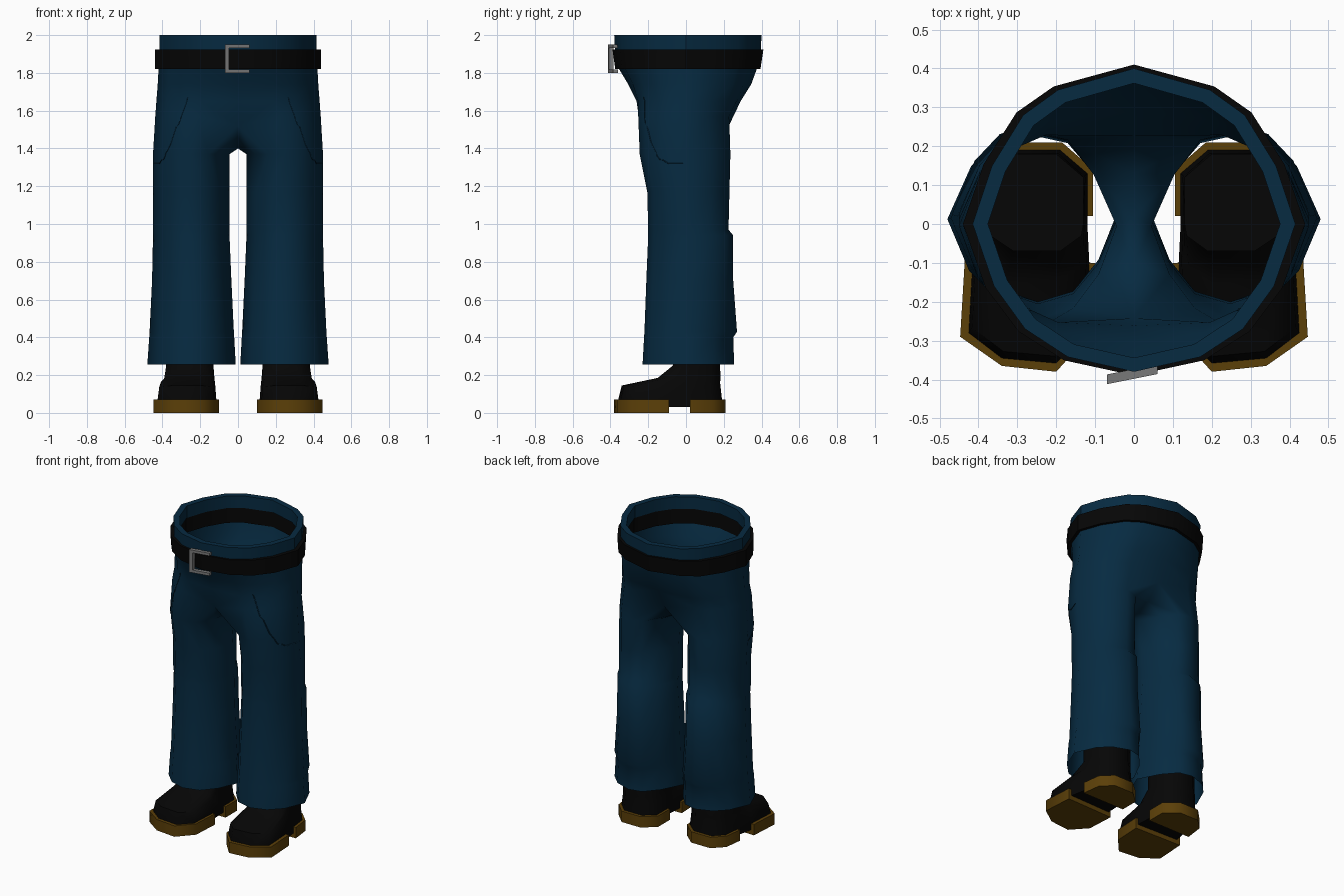
import bpy, bmesh, math
from mathutils import Vector
from mathutils.bvhtree import BVHTree

if "Cube" in bpy.data.objects:
    bpy.data.objects.remove(bpy.data.objects["Cube"])


def material(name, rgb):
    m = bpy.data.materials.new(name)
    m.diffuse_color = (*rgb, 1)
    m.use_nodes = True
    m.node_tree.nodes["Principled BSDF"].inputs["Base Color"].default_value = m.diffuse_color
    return m


BLUE = material("navy cloth", (0.002, 0.0235, 0.053))
BLACK = material("black leather", (0.0018, 0.0018, 0.0018))
TAN = material("tan sole", (0.105, 0.05, 0.0025))
STEEL = material("steel", (0.19, 0.19, 0.19))


def finish(name, bm, mat, mirror=False, angle=35):
    me = bpy.data.meshes.new(name)
    bm.to_mesh(me)
    bm.free()
    ob = bpy.data.objects.new(name, me)
    bpy.context.collection.objects.link(ob)
    me.materials.append(mat)
    if mirror:
        ob.modifiers.new("Mirror", 'MIRROR')
    bpy.ops.object.select_all(action='DESELECT')
    ob.select_set(True)
    bpy.context.view_layer.objects.active = ob
    bpy.ops.object.shade_smooth_by_angle(angle=math.radians(angle))
    return ob


def loft(name, rings, mat, mirror=False, caps=True, wrap=False, angle=35):
    """Skin closed rings, listed bottom to top."""
    bm = bmesh.new()
    vs = [[bm.verts.new(p) for p in r] for r in rings]
    n = len(rings[0])
    pairs = list(zip(vs, vs[1:])) + ([(vs[-1], vs[0])] if wrap else [])
    for lo, up in pairs:
        for i in range(n):
            j = (i + 1) % n
            bm.faces.new((lo[i], lo[j], up[j], up[i]))
    if caps:
        bm.faces.new(vs[0][::-1])
        bm.faces.new(vs[-1])
    return finish(name, bm, mat, mirror, angle)


# Waist outline, right half from front centre to back centre
WAIST = [(0, -.38), (.17, -.342), (.28, -.27), (.36, -.16), (.415, 0),
         (.365, .15), (.285, .28), (.195, .345), (0, .40)]
# Leg section in unit size, starting at the inner front
LEG = [(-.45, -.88), (0, -1), (.44, -.86), (.76, -.55), (1, 0), (.74, .56),
       (.45, .84), (0, 1), (-.38, .92), (-.71, .55), (-1, 0), (-.77, -.52)]


def leg_ring(xin, xout, yf, yb):
    return [((xin + xout) / 2 + c * (xout - xin) / 2,
             (yf + yb) / 2 + s * (yb - yf) / 2) for c, s in LEG]


def hip_ring(z, xout, yf, yb, t):
    """Half waist outline blended towards the leg section."""
    out = []
    leg = leg_ring(.04, xout, yf, yb)
    for i, (x, y) in enumerate(WAIST):
        x *= xout / .415
        y *= yf / -.38 if y < 0 else yb / .40
        px = 0 if i in (0, 8) else x + (leg[i][0] - x) * t
        out.append((px, y + (leg[i][1] - y) * t, z))
    return out


# Trousers: hips down to the crotch, then the leg down to the hem
hips = [hip_ring(1.83, .42, -.36, .378, 0), hip_ring(1.74, .425, -.31, .348, .1),
        hip_ring(1.65, .432, -.272, .296, .3)]
crotch = hip_ring(1.57, .438, -.262, .24, .65)
crotch[0] = (0, crotch[0][1], 1.52)
crotch[8] = (0, crotch[8][1], 1.52)
crotch += [(0, .13, 1.43), (0, .02, 1.40), (0, -.10, 1.43)]
legs = [(1.37, .045, .45, -.245, .235), (1.17, .045, .45, -.205, .23),
        (.97, .045, .45, -.2, .225), (.94, .045, .45, -.2, .25),
        (.70, .035, .455, -.21, .25), (.43, .022, .468, -.22, .27),
        (.40, .02, .47, -.222, .25), (.255, .012, .48, -.23, .255)]
rings = hips + [crotch] + [[(x, y, z) for x, y in leg_ring(*r)] for z, *r in legs]
bm = bmesh.new()
vs = [[bm.verts.new(p) for p in r] for r in rings]
for up, lo in zip(vs, vs[1:]):
    for i in range(8 if len(up) == 9 else 12):
        j = (i + 1) % 12
        bm.faces.new((lo[i], lo[j], up[j], up[i]))
bm.normal_update()
surface = BVHTree.FromBMesh(bm)
finish("trousers", bm, BLUE, True, 60)

# Pocket seams lying on the cloth
path = [Vector(p) for p in ((.27, -.23, 1.67), (.30, -.20, 1.55), (.345, -.17, 1.42),
                            (.375, -.13, 1.35), (.41, -.09, 1.32), (.45, 0, 1.32))]
dense = [a.lerp(b, k / 6) for a, b in zip(path, path[1:]) for k in range(6)]
for side in (1, -1):
    cu = bpy.data.curves.new("pocket_seam", 'CURVE')
    cu.dimensions = '3D'
    cu.bevel_depth = .003
    cu.bevel_resolution = 0
    sp = cu.splines.new('POLY')
    sp.points.add(len(dense) - 1)
    for p, co in zip(sp.points, dense):
        q = surface.find_nearest(co)[0]
        p.co = (q.x * side, q.y, q.z, 1)
    cu.materials.append(BLUE)
    bpy.context.collection.objects.link(bpy.data.objects.new("pocket_seam", cu))

# Waistband and belt: closed bands following the waist
full = WAIST + [(-x, y) for x, y in WAIST[-2:0:-1]]


def band(name, mat, z0, z1, outer0, outer1, inner):
    def ring(s, z):
        return [(x * s[0], y * s[1], z) for x, y in full]
    loft(name, [ring(inner, z0), ring(outer0, z0), ring(outer1, z1), ring(inner, z1)],
         mat, caps=False, wrap=True)


band("waistband", BLUE, 1.92, 2.0, (1, .99), (1, 1), (.905, .905))
band("belt", BLACK, 1.82, 1.925, (1.06, .985), (1.06, 1.025), (.92, .92))

# Open buckle frame, tilted slightly
bm = bmesh.new()
outline = [(-.07, 1.80), (.06, 1.80), (.06, 1.818), (-.048, 1.818),
           (-.048, 1.932), (.06, 1.932), (.06, 1.95), (-.07, 1.95)]
f = bm.faces.new([bm.verts.new((x, -.398 + .2 * x, z)) for x, z in outline])
ext = bmesh.ops.extrude_face_region(bm, geom=[f])
bmesh.ops.translate(bm, vec=(0, .025, 0),
                    verts=[v for v in ext["geom"] if isinstance(v, bmesh.types.BMVert)])
bmesh.ops.recalc_face_normals(bm, faces=bm.faces)
finish("buckle", bm, STEEL)

# Boots: foot, instep and shaft
foot = [(.12, 0), (.115, -.1), (.125, -.28), (.2, -.358), (.34, -.345), (.425, -.28),
        (.415, -.1), (.395, 0), (.38, .13), (.32, .19), (.19, .19), (.12, .13)]
toe_z = [.165, .165, .14, .145, .145, .14, .165, .165, .16, .16, .16, .16]
upper = [(.255 + (x - .255) * .95, y * .95, z) for (x, y), z in zip(foot, toe_z)]
instep = [(.128, 0), (.128, -.06), (.14, -.11), (.2, -.15), (.33, -.15), (.39, -.11),
          (.388, -.06), (.385, 0), (.378, .12), (.315, .183), (.195, .183), (.125, .12)]
shaft = [(.13, .04), (.13, 0), (.135, -.03), (.19, -.07), (.31, -.07), (.37, -.03),
         (.38, 0), (.38, .04), (.375, .12), (.31, .18), (.2, .18), (.13, .12)]
loft("boot", [[(x, y, .03) for x, y in foot], [(x, y, .075) for x, y in foot], upper,
              [(x, y, .185) for x, y in instep], [(x, y, .25) for x, y in shaft],
              [(x, y, .36) for x, y in shaft]], BLACK, True, angle=55)

# Soles: separate toe and heel blocks
toe = [(.10, -.10), (.11, -.28), (.2, -.38), (.34, -.365), (.447, -.29), (.435, -.09)]
heel = [(.105, .02), (.41, .02), (.395, .14), (.325, .21), (.185, .21), (.105, .14)]
for name, shape in (("toe_sole", toe), ("heel_sole", heel)):
    loft(name, [[(x, y, z) for x, y in shape] for z in (0, .072)], TAN, True, angle=60)
